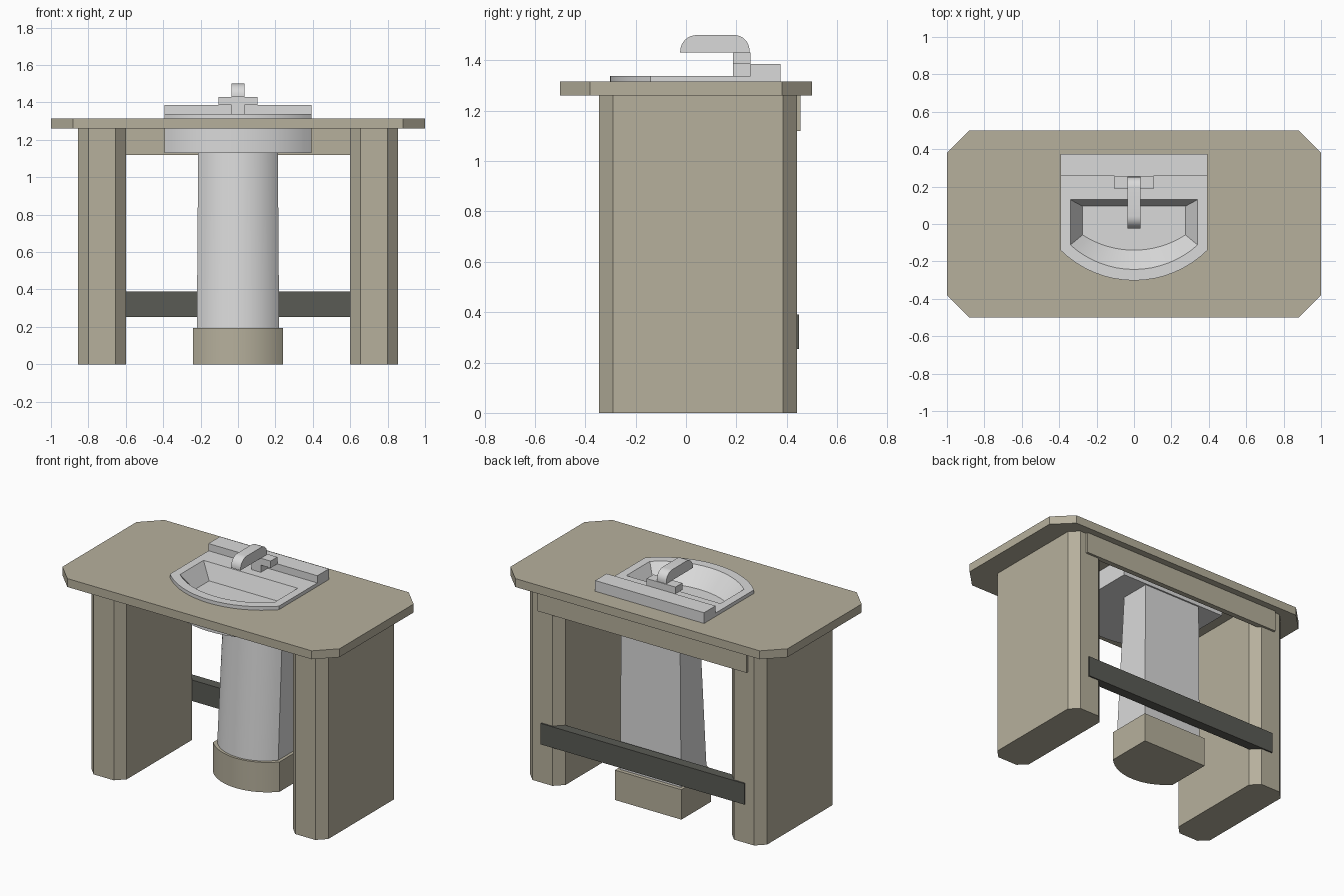
import bpy, bmesh
from math import sin, cos, pi, asin

cube = bpy.data.objects.get("Cube")
if cube:
    bpy.data.objects.remove(cube, do_unlink=True)


def material(name, rgb):
    m = bpy.data.materials.new(name)
    m.use_nodes = True
    m.diffuse_color = (*rgb, 1)
    bsdf = m.node_tree.nodes["Principled BSDF"]
    bsdf.inputs["Base Color"].default_value = (*rgb, 1)
    bsdf.inputs["Roughness"].default_value = 0.6
    return m


TAN = material("warm tan", (0.47, 0.435, 0.335))
GREY = material("light grey", (0.7, 0.7, 0.7))
DARK = material("dark grey", (0.102, 0.104, 0.09))


def loft(name, rings, mat, smooth=False):
    """Join equal-length rings of points into a closed solid."""
    bm = bmesh.new()
    loops = [[bm.verts.new(p) for p in ring] for ring in rings]
    n = len(loops[0])
    for a, b in zip(loops, loops[1:]):
        for i in range(n):
            j = (i + 1) % n
            bm.faces.new((a[i], a[j], b[j], b[i]))
    bm.faces.new(loops[0][::-1])
    bm.faces.new(loops[-1])
    bmesh.ops.recalc_face_normals(bm, faces=bm.faces)
    mesh = bpy.data.meshes.new(name)
    bm.to_mesh(mesh)
    bm.free()
    obj = bpy.data.objects.new(name, mesh)
    bpy.context.collection.objects.link(obj)
    mesh.materials.append(mat)
    if smooth:
        bpy.ops.object.select_all(action="DESELECT")
        obj.select_set(True)
        bpy.context.view_layer.objects.active = obj
        bpy.ops.object.shade_smooth_by_angle(angle=pi / 6)
    return obj


def chamfered(x0, x1, y0, y1, c, z):
    """Rectangle with cut corners."""
    return [(x0 + c, y0, z), (x1 - c, y0, z), (x1, y0 + c, z), (x1, y1 - c, z),
            (x1 - c, y1, z), (x0 + c, y1, z), (x0, y1 - c, z), (x0, y0 + c, z)]


def bowed(w, back, side, front, z, n=16):
    """Flat back, straight sides and an arc across the front."""
    sag = side - front
    r = (w * w + sag * sag) / (2 * sag)
    a = asin(w / r)
    arc = [(r * sin(t), front + r - r * cos(t), z)
           for t in (-a + 2 * a * i / n for i in range(n + 1))]
    return arc + [(w, back, z), (-w, back, z)]


def box(name, w, y0, y1, z0, z1, mat):
    rings = [[(-w, y0, z), (w, y0, z), (w, y1, z), (-w, y1, z)] for z in (z0, z1)]
    return loft(name, rings, mat)


# Counter and its two slab legs
counter = loft("counter_top", [chamfered(-1, 1, -0.5, 0.5, 0.118, z) for z in (1.26, 1.315)], TAN)
for side, x in (("right", -0.855), ("left", 0.6)):
    loft(side + "_leg", [chamfered(x, x + 0.255, -0.345, 0.44, 0.055, z) for z in (0, 1.26)], TAN)

# Rails across the back
box("back_apron", 0.755, 0.42, 0.455, 1.12, 1.26, TAN)
box("back_crossbar", 0.735, 0.385, 0.449, 0.253, 0.39, DARK)

# Opening in the counter for the sink
cutter = loft("sink_opening_cutter", [bowed(0.385, 0.37, -0.138, -0.297, z) for z in (1.2, 1.4)], TAN)
cutter.hide_render = True
cutter.hide_viewport = True
cut = counter.modifiers.new("sink_opening", "BOOLEAN")
cut.operation = "DIFFERENCE"
cut.solver = "EXACT"
cut.object = cutter

# Sink with hollow bowl
loft("sink", [bowed(0.393, 0.375, -0.14, -0.302, 1.13),
              bowed(0.393, 0.375, -0.14, -0.302, 1.338),
              bowed(0.34, 0.13, -0.112, -0.243, 1.338),
              bowed(0.275, 0.095, -0.058, -0.14, 1.235)], GREY, True)
box("sink_back_ledge", 0.393, 0.257, 0.375, 1.335, 1.385, GREY)

# Pedestal and its foot
loft("pedestal", [bowed(0.22, 0.365, 0.1, -0.005, 0.19),
                  bowed(0.213, 0.365, 0.16, 0.055, 1.135)], GREY, True)
loft("pedestal_foot", [bowed(0.24, 0.39, 0.085, -0.02, z) for z in (0, 0.195)], TAN, True)

# Faucet: post, crossbar and rounded spout
box("faucet_post", 0.034, 0.187, 0.257, 1.335, 1.39, GREY)
box("faucet_crossbar", 0.104, 0.187, 0.257, 1.385, 1.43, GREY)


def corner(cy, cz, r, start, n=8):
    return [(cy + r * cos(start + pi / 2 * i / n), cz + r * sin(start + pi / 2 * i / n))
            for i in range(n + 1)]


profile = ([(-0.023, 1.43), (0.252, 1.43)] + corner(0.192, 1.44, 0.06, 0)
           + corner(0.042, 1.435, 0.065, pi / 2))
loft("faucet_spout", [[(x, y, z) for y, z in profile] for x in (-0.034, 0.034)], GREY, True)
